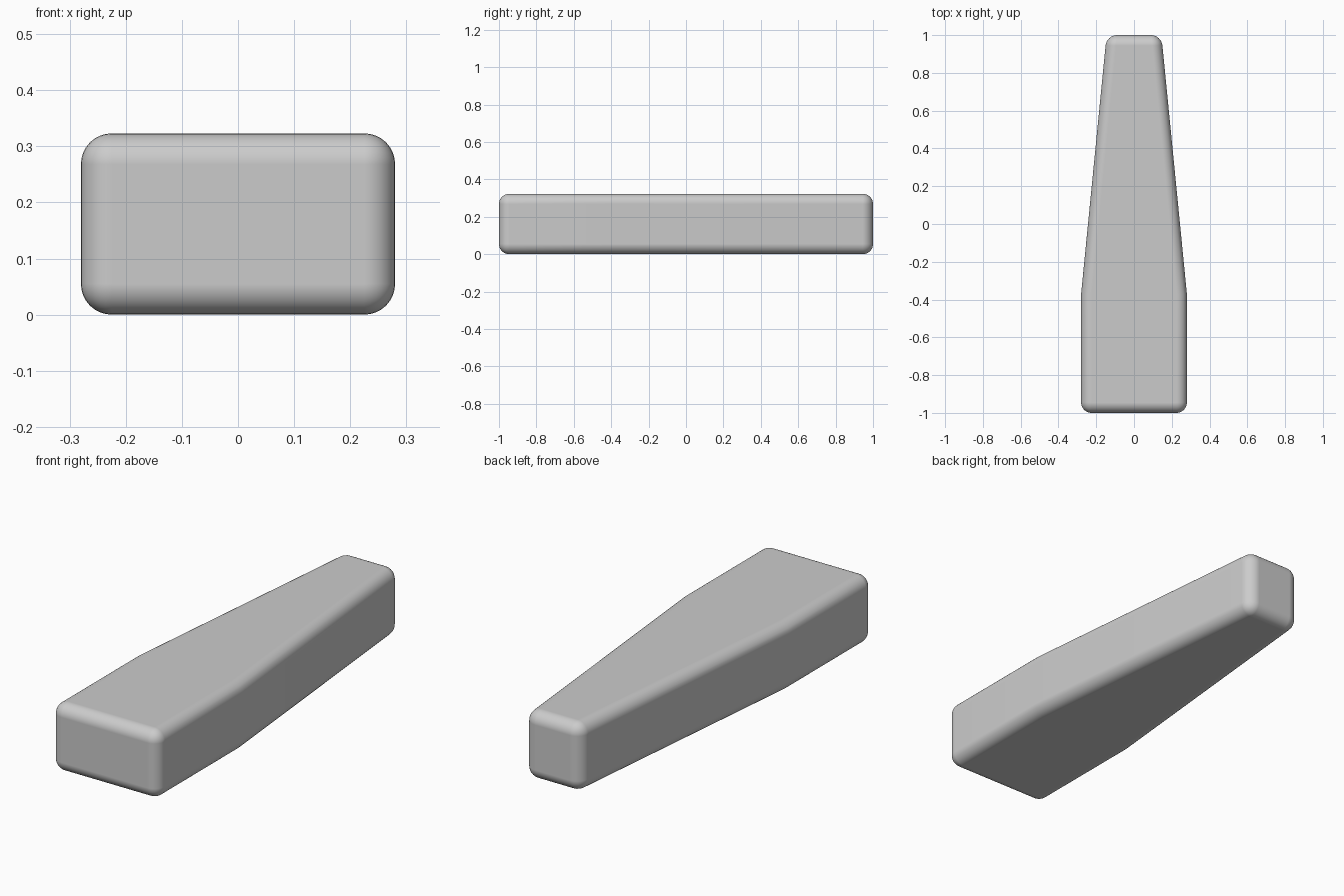
import bpy
import bmesh
import math

cube = bpy.data.objects.get("Cube")
if cube:
    bpy.data.objects.remove(cube, do_unlink=True)

HEIGHT = 0.323
ROUNDING = 0.055

# Half outline of the plan, from the wide front to the narrow back
half = [(0.28, -1.0), (0.28, -0.37), (0.145, 1.0)]
outline = half + [(-x, y) for x, y in reversed(half)]

# Extrude the tapered plan into a solid block
bm = bmesh.new()
base = bm.faces.new([bm.verts.new((x, y, 0)) for x, y in outline])
top = bmesh.ops.extrude_face_region(bm, geom=[base], use_keep_orig=True)
top_verts = [v for v in top["geom"] if isinstance(v, bmesh.types.BMVert)]
bmesh.ops.translate(bm, vec=(0, 0, HEIGHT), verts=top_verts)
bmesh.ops.recalc_face_normals(bm, faces=bm.faces)

mesh = bpy.data.meshes.new("tapered_block")
bm.to_mesh(mesh)
bm.free()
block = bpy.data.objects.new("tapered_block", mesh)
bpy.context.collection.objects.link(block)

# Round every hard edge, leaving the shallow side bend alone
bevel = block.modifiers.new("rounded_edges", "BEVEL")
bevel.width = ROUNDING
bevel.segments = 8
bevel.limit_method = "ANGLE"
bevel.angle_limit = math.radians(30)
bevel.harden_normals = True

# Smooth shading
bpy.ops.object.select_all(action="DESELECT")
block.select_set(True)
bpy.context.view_layer.objects.active = block
bpy.ops.object.shade_smooth_by_angle(angle=math.radians(30))
for edge in mesh.edges:
    edge.use_edge_sharp = False
